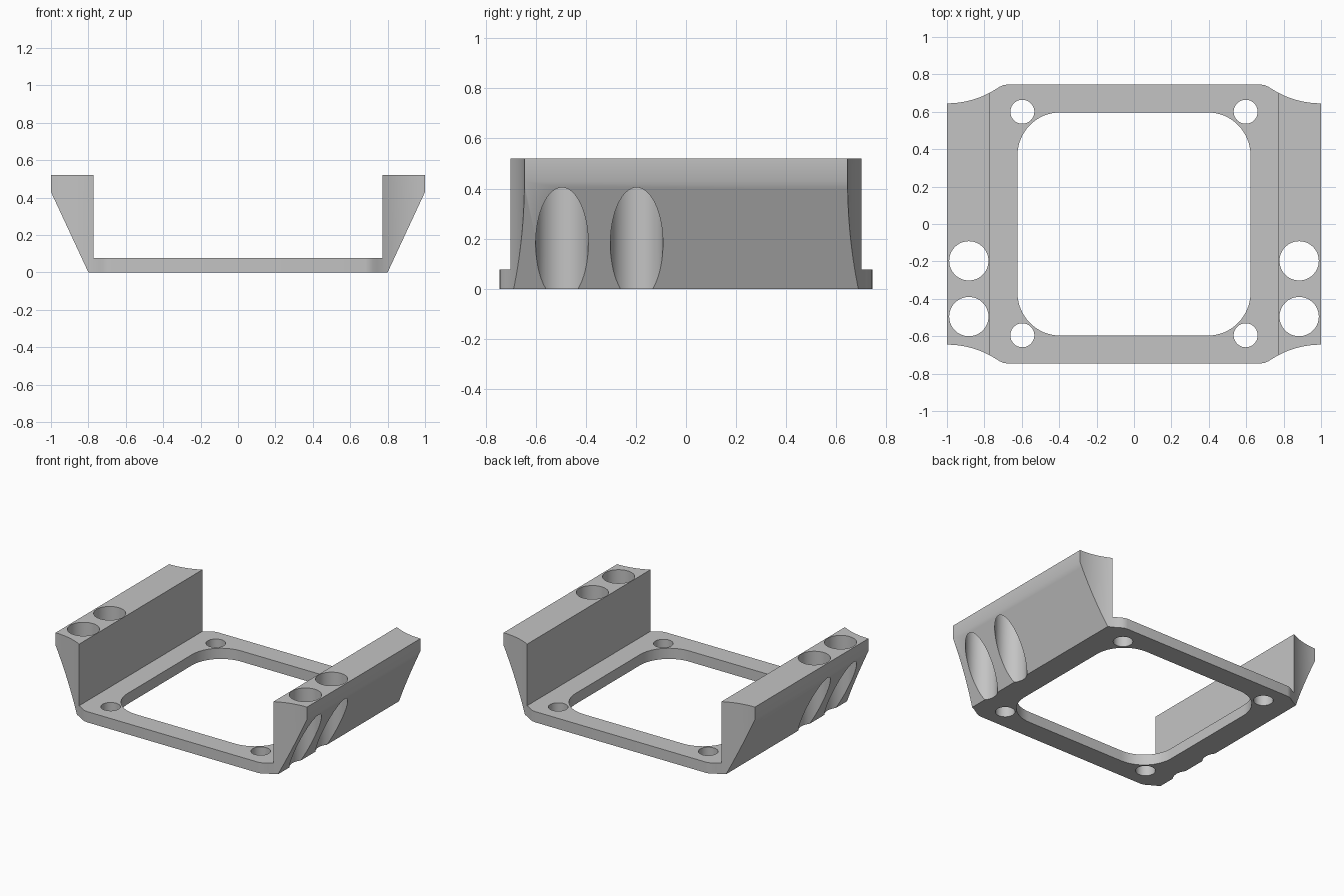
import bpy, bmesh
from math import sin, cos, pi, sqrt
from mathutils import Vector

cube = bpy.data.objects.get("Cube")
if cube:
    bpy.data.objects.remove(cube, do_unlink=True)

grey = bpy.data.materials.new("light grey")
grey.use_nodes = True
colour = (0.55, 0.55, 0.55, 1)
grey.diffuse_color = colour
grey.node_tree.nodes["Principled BSDF"].inputs["Base Color"].default_value = colour


def prism(name, points, sweep):
    """Closed outline of 3D points pushed along a sweep vector."""
    bm = bmesh.new()
    face = bm.faces.new([bm.verts.new(p) for p in points])
    side = bmesh.ops.extrude_face_region(bm, geom=[face])["geom"]
    moved = [v for v in side if isinstance(v, bmesh.types.BMVert)]
    bmesh.ops.translate(bm, verts=moved, vec=Vector(sweep))
    bmesh.ops.recalc_face_normals(bm, faces=bm.faces)
    mesh = bpy.data.meshes.new(name)
    bm.to_mesh(mesh)
    bm.free()
    mesh.materials.append(grey)
    obj = bpy.data.objects.new(name, mesh)
    bpy.context.collection.objects.link(obj)
    return obj


def arc(cx, cy, r, start, end, steps):
    angles = [start + (end - start) * i / steps for i in range(steps + 1)]
    return [(cx + r * cos(a), cy + r * sin(a)) for a in angles]


def upright(name, outline):
    return prism(name, [(x, y, -0.2) for x, y in outline], (0, 0, 1))


def combine(target, tool, operation):
    mod = target.modifiers.new(tool.name, "BOOLEAN")
    mod.operation = operation
    mod.solver = "EXACT"
    mod.object = tool
    bpy.context.view_layer.objects.active = target
    bpy.ops.object.modifier_apply(modifier=mod.name)
    bpy.data.objects.remove(tool, do_unlink=True)


# Tray section: thin floor with flared side walls, swept front to back
half = [(0.80, 0), (1, 0.43), (1, 0.52), (0.773, 0.52), (0.773, 0.077)]
section = half + [(-x, z) for x, z in reversed(half)]
bracket = prism("mounting_bracket", [(x, -1, z) for x, z in section], (0, 2, 0))

# Plan outline: rounded shoulders running into concave scooped wall ends
scoop_y, scoop_r = 1.133, 0.488
scoop = []
for i in range(17):
    x = 1.02 - 0.28 * i / 16
    scoop.append((x, scoop_y - sqrt(scoop_r ** 2 - (x - 1) ** 2)))
corner = scoop + [(0.72, 0.733), (0.70, 0.742), (0.68, 0.745)]
back = corner + [(-x, y) for x, y in reversed(corner)]
outline = back + [(x, -y) for x, y in reversed(back)]
combine(bracket, upright("plan_outline", outline), "INTERSECT")

# Rounded central opening
r = 0.23
opening = []
for i, (sx, sy) in enumerate([(1, 1), (-1, 1), (-1, -1), (1, -1)]):
    opening += arc(sx * (0.623 - r), sy * (0.597 - r), r, i * pi / 2, (i + 1) * pi / 2, 16)
combine(bracket, upright("opening_cutter", opening), "DIFFERENCE")

# Screw holes in the floor and pairs of large bores in the walls
for side in (-1, 1):
    for x, y, radius in [(0.597, 0.6, 0.064), (0.597, -0.595, 0.064),
                         (0.883, -0.197, 0.105), (0.883, -0.495, 0.105)]:
        hole = arc(side * x, y, radius, 0, 2 * pi, 64)[:-1]
        combine(bracket, upright("hole_cutter", hole), "DIFFERENCE")

bpy.ops.object.select_all(action="DESELECT")
bracket.select_set(True)
bpy.context.view_layer.objects.active = bracket
bpy.ops.object.shade_smooth_by_angle(angle=pi / 7)
